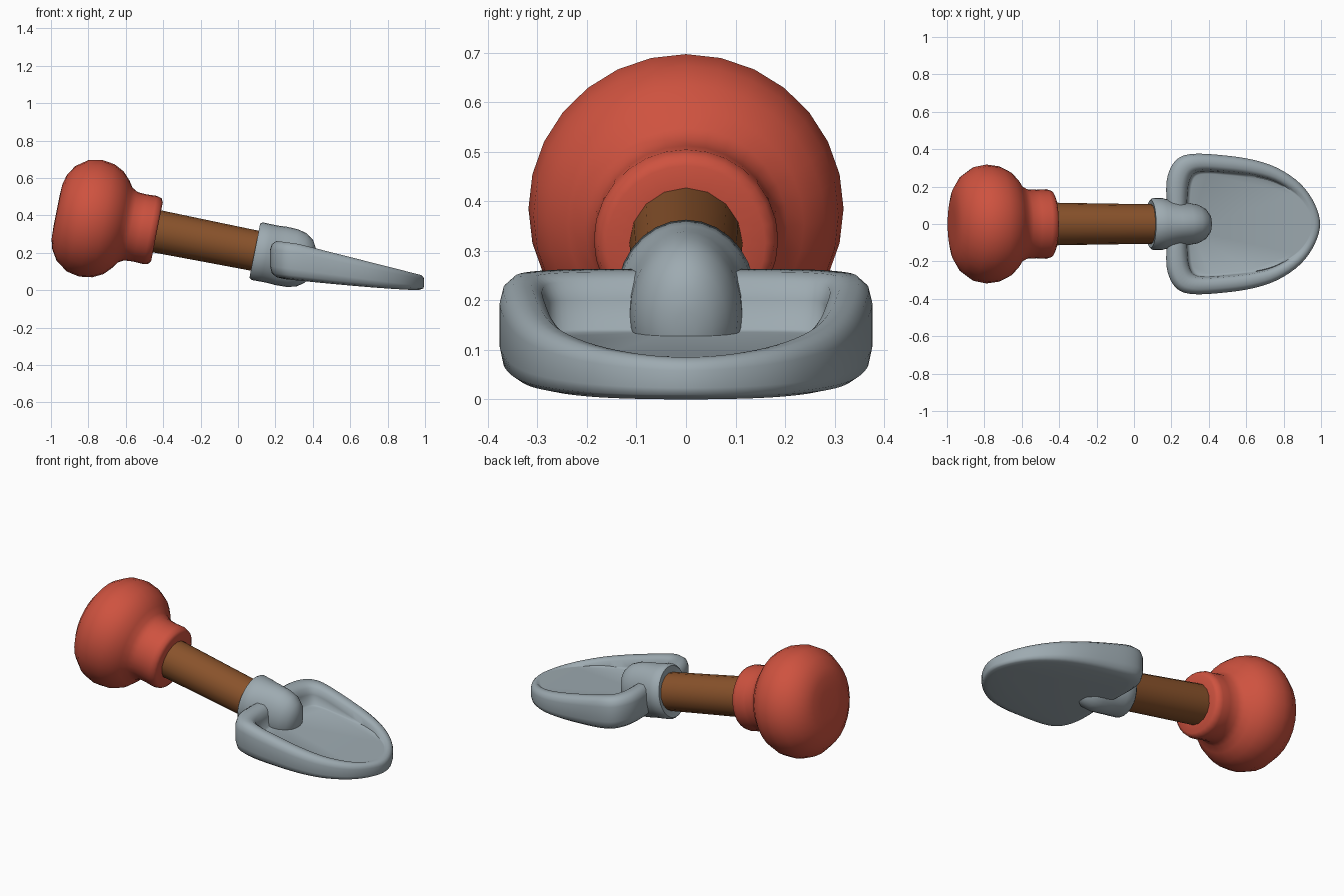
import bpy, bmesh, math
from mathutils import Vector

if "Cube" in bpy.data.objects:
    bpy.data.objects.remove(bpy.data.objects["Cube"])

AXIS = Vector((0.981, 0, -0.194)).normalized()
UP = Vector((0.194, 0, 0.981)).normalized()
ORIGIN = Vector((-0.435, 0, 0.315))


def material(name, rgb):
    m = bpy.data.materials.new(name)
    m.diffuse_color = (*rgb, 1)
    m.use_nodes = True
    m.node_tree.nodes["Principled BSDF"].inputs["Base Color"].default_value = m.diffuse_color
    return m


RED = material("red grip", (0.62, 0.085, 0.05))
WOOD = material("brown wood", (0.25, 0.085, 0.024))
STEEL = material("grey steel", (0.34, 0.405, 0.44))


def loft(name, rings, mat, angle):
    """Skin a list of closed rings and cap both ends."""
    bm = bmesh.new()
    loops = [[bm.verts.new(p) for p in ring] for ring in rings]
    n = len(loops[0])
    for a, b in zip(loops, loops[1:]):
        for i in range(n):
            j = (i + 1) % n
            bm.faces.new((a[i], a[j], b[j], b[i]))
    bm.faces.new(loops[0][::-1])
    bm.faces.new(loops[-1])
    bmesh.ops.recalc_face_normals(bm, faces=bm.faces)
    me = bpy.data.meshes.new(name)
    bm.to_mesh(me)
    bm.free()
    me.materials.append(mat)
    ob = bpy.data.objects.new(name, me)
    bpy.context.collection.objects.link(ob)
    bpy.ops.object.select_all(action='DESELECT')
    ob.select_set(True)
    bpy.context.view_layer.objects.active = ob
    bpy.ops.object.shade_smooth_by_angle(angle=math.radians(angle))
    return ob


def tilted(name, profile, mat, n=28, angle=50):
    """Turn (distance, side radius, upright radius) rows around the handle axis."""
    rings = []
    for s, ry, rz in profile:
        rings.append([ORIGIN + AXIS * s + UP * (rz * math.sin(t)) + Vector((0, ry * math.cos(t), 0))
                      for t in (2 * math.pi * i / n for i in range(n))])
    return loft(name, rings, mat, angle)


# Bulbous grip with its neck flange
grip = [(-0.546, 0.08), (-0.543, 0.15), (-0.53, 0.2), (-0.495, 0.257), (-0.43, 0.304), (-0.36, 0.318),
        (-0.29, 0.308), (-0.235, 0.28), (-0.195, 0.238), (-0.172, 0.204), (-0.14, 0.186),
        (-0.09, 0.183), (-0.035, 0.186), (-0.008, 0.178), (0.002, 0.16), (0.002, 0.1)]
tilted("grip", [(s, r, r) for s, r in grip], RED)

# Wooden shaft
tilted("shaft", [(-0.05, 0.115, 0.115), (0.3, 0.109, 0.111), (0.62, 0.105, 0.108)], WOOD, 16)

# Socket that holds the shaft and ends in a rounded nose inside the scoop
tilted("socket", [(0.54, 0.1, 0.1), (0.535, 0.128, 0.147), (0.548, 0.14, 0.157), (0.60, 0.138, 0.156),
                  (0.635, 0.128, 0.156), (0.68, 0.116, 0.159), (0.74, 0.113, 0.157), (0.79, 0.104, 0.145),
                  (0.83, 0.082, 0.116), (0.853, 0.052, 0.075), (0.862, 0.02, 0.03)], STEEL)


def closed_outline(half, steps=4):
    """Smooth a half outline running from back to tip and mirror it across y = 0."""
    pts = [Vector((half[1][0], -half[1][1]))] + [Vector(p) for p in half] \
        + [Vector((half[-2][0], -half[-2][1]))]
    out = []
    for p0, p1, p2, p3 in zip(pts, pts[1:], pts[2:], pts[3:]):
        for k in range(steps):
            t = k / steps
            out.append(0.5 * (2 * p1 + (p2 - p0) * t + (2 * p0 - 5 * p1 + 4 * p2 - p3) * t * t
                              + (3 * p1 - p0 - 3 * p2 + p3) * t ** 3))
    out.append(pts[-2])
    return out + [Vector((p.x, -p.y)) for p in out[-2:0:-1]]


outer = closed_outline([(0.185, 0), (0.172, 0.18), (0.187, 0.28), (0.235, 0.35), (0.315, 0.375), (0.46, 0.369),
                        (0.63, 0.345), (0.77, 0.298), (0.89, 0.215), (0.965, 0.11), (0.995, 0)])
inner = closed_outline([(0.28, 0), (0.282, 0.14), (0.292, 0.225), (0.32, 0.272), (0.38, 0.284), (0.48, 0.278),
                        (0.62, 0.262), (0.75, 0.23), (0.86, 0.165), (0.93, 0.08), (0.95, 0)])


def top(x):
    return 0.268 - 0.02 * max(0, min(1, (x - 0.17) / 0.15)) - 0.253 * max(0, x - 0.32)


def bottom(x):
    return 0.068 * max(0, (0.97 - x) / 0.8) ** 1.3


def floor(x):
    return min(0.137 - 0.075 * (x - 0.28), top(x) - 0.002)


def ring(mix, height):
    """Blend from outer to inner outline and lift to a height rule."""
    pts = [o.lerp(i, mix) for o, i in zip(outer, inner)]
    return [Vector((p.x, p.y, height(p.x))) for p in pts]


def blend(f):
    return lambda x: bottom(x) + f * (top(x) - bottom(x))


# Scoop: rounded tray with thick rim and sunken floor
loft("scoop", [ring(0.7, bottom), ring(0.3, lambda x: bottom(x) + 0.006), ring(0.08, blend(0.12)),
               ring(0, blend(0.3)), ring(0, blend(0.75)), ring(0.08, blend(0.9)),
               ring(0.3, top), ring(0.7, top), ring(0.93, lambda x: max(floor(x), top(x) - 0.015)),
               ring(1.02, lambda x: max(floor(x), top(x) - 0.05)),
               ring(1.06, lambda x: floor(x) + 0.006 * (x < 0.8)), ring(1.18, floor)], STEEL, 60)
